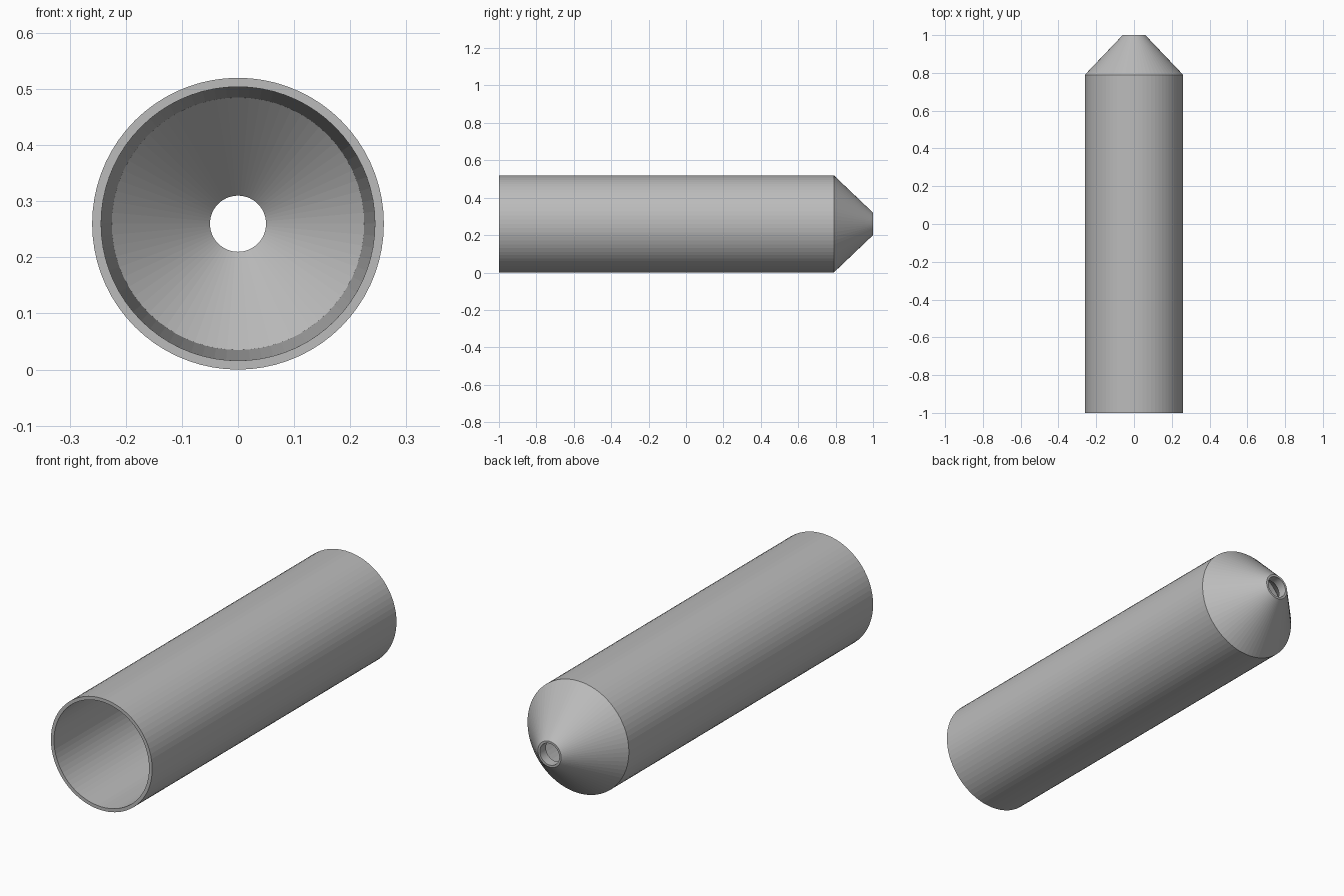
import bpy, bmesh, math

if "Cube" in bpy.data.objects:
    bpy.data.objects.remove(bpy.data.objects["Cube"])

SEG = 72
AXIS_Z = 0.26

# Closed wall profile as (radius, y): outside shell, nozzle bore, inside shell
profile = [
    (0.26, -1.0), (0.26, 0.79), (0.06, 1.0),    # body and cone outside
    (0.05, 1.0), (0.05, 0.955),                 # nozzle bore
    (0.225, 0.78), (0.244, -1.0),               # cone and tapered bore inside
]

grey = bpy.data.materials.new("plain grey")
grey.diffuse_color = (0.5, 0.5, 0.5, 1)
grey.use_nodes = True
grey.node_tree.nodes["Principled BSDF"].inputs["Base Color"].default_value = grey.diffuse_color

# Hollow tube: revolve the wall profile around the y axis
bm = bmesh.new()
rings = []
for i in range(SEG):
    a = 2 * math.pi * i / SEG
    rings.append([bm.verts.new((r * math.sin(a), y, AXIS_Z + r * math.cos(a)))
                  for r, y in profile])
n = len(profile)
for i in range(SEG):
    a, b = rings[i], rings[(i + 1) % SEG]
    for j in range(n):
        k = (j + 1) % n
        bm.faces.new((a[j], a[k], b[k], b[j]))
bmesh.ops.recalc_face_normals(bm, faces=bm.faces)

mesh = bpy.data.meshes.new("nozzle_tube")
bm.to_mesh(mesh)
bm.free()
mesh.materials.append(grey)
tube = bpy.data.objects.new("nozzle_tube", mesh)
bpy.context.collection.objects.link(tube)
